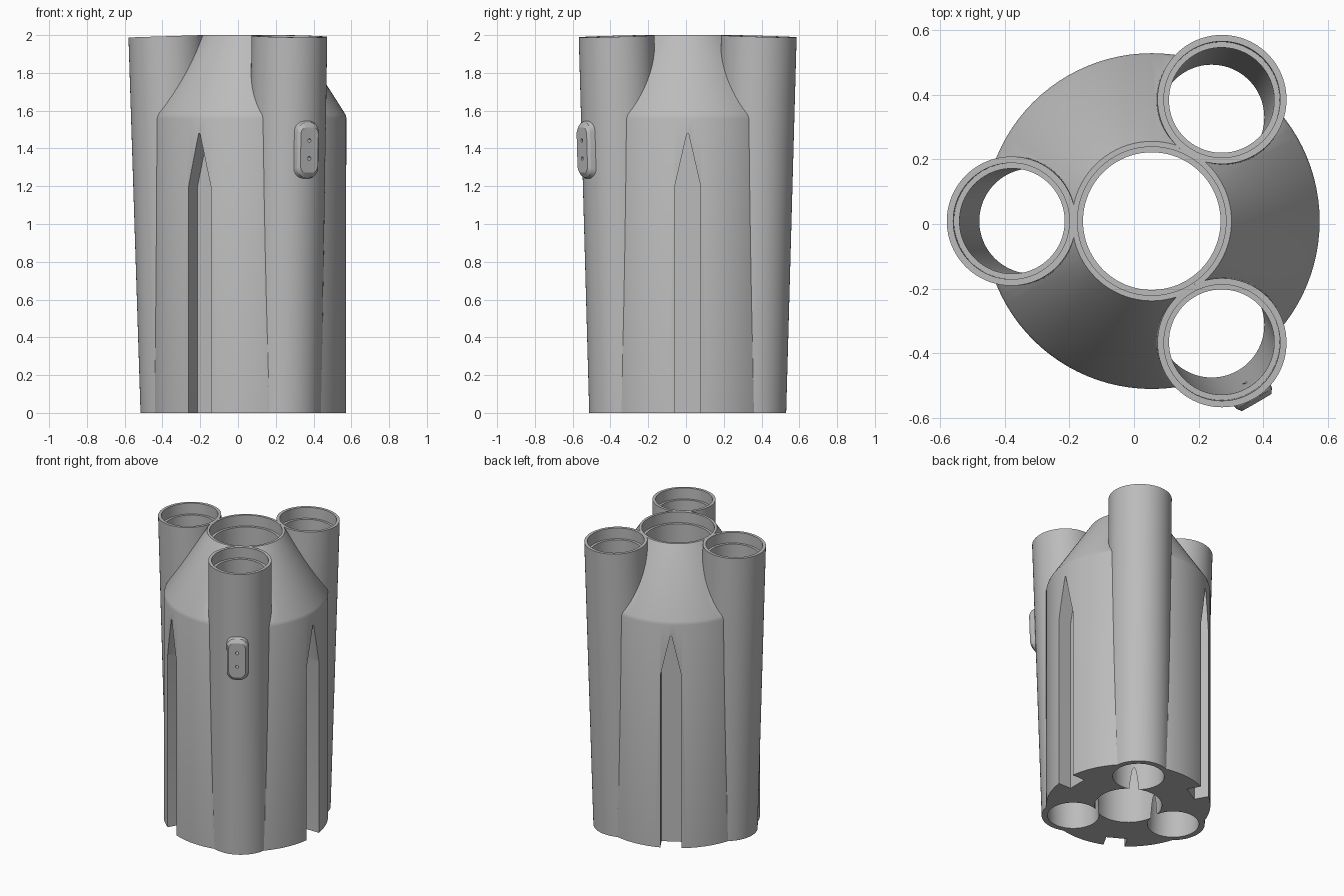
import bpy, bmesh, math
from mathutils import Matrix

cube = bpy.data.objects.get("Cube")
if cube:
    bpy.data.objects.remove(cube, do_unlink=True)

SEGMENTS = 96
BODY_R, SHOULDER_Z, HEIGHT = 0.52, 1.57, 2.0
RIM_R, BORE_R = 0.247, 0.213
TUBE_R, TUBE_BORE_R, LEDGE = 0.2, 0.163, 0.075
BASE_DIST, TOP_DIST, TUBE_TOP = 0.371, 0.435, 1.994
TILT = math.atan2(TOP_DIST - BASE_DIST, TUBE_TOP)
TUBE_LEN = math.hypot(TOP_DIST - BASE_DIST, TUBE_TOP)
CENTRE = Matrix.Translation((0.055, 0.009, 0))

grey = bpy.data.materials.new("plain_grey")
grey.use_nodes = True
grey.diffuse_color = (0.5, 0.5, 0.5, 1)
grey.node_tree.nodes["Principled BSDF"].inputs["Base Color"].default_value = (0.5, 0.5, 0.5, 1)


def loft(name, rings, matrix):
    """Skin a stack of equal rings, cap both ends and place the result."""
    bm = bmesh.new()
    loops = [[bm.verts.new(p) for p in ring] for ring in rings]
    for low, high in zip(loops, loops[1:]):
        for i in range(len(low)):
            j = (i + 1) % len(low)
            bm.faces.new((low[i], low[j], high[j], high[i]))
    bm.faces.new(loops[0][::-1])
    bm.faces.new(loops[-1])
    bmesh.ops.recalc_face_normals(bm, faces=bm.faces)
    mesh = bpy.data.meshes.new(name)
    bm.to_mesh(mesh)
    bm.free()
    mesh.transform(matrix)
    mesh.materials.append(grey)
    obj = bpy.data.objects.new(name, mesh)
    bpy.context.collection.objects.link(obj)
    return obj


def lathe(name, profile, matrix, segments=SEGMENTS):
    turns = [math.tau * i / segments for i in range(segments)]
    return loft(name, [[(r * math.cos(a), r * math.sin(a), z) for a in turns]
                       for r, z in profile], matrix)


def combine(target, tools, operation, keep=False):
    """Apply booleans to the target, then drop the tools."""
    for tool in tools:
        mod = target.modifiers.new(operation, 'BOOLEAN')
        mod.operation, mod.solver, mod.object = operation, 'EXACT', tool
        tool.hide_render = True
    graph = bpy.context.evaluated_depsgraph_get()
    mesh = bpy.data.meshes.new_from_object(target.evaluated_get(graph))
    target.modifiers.clear()
    target.data = mesh
    if not keep:
        for tool in tools:
            bpy.data.objects.remove(tool, do_unlink=True)


def around(degrees):
    return CENTRE @ Matrix.Rotation(math.radians(degrees), 4, 'Z')


def tube_frame(degrees):
    return (around(degrees) @ Matrix.Translation((BASE_DIST, 0, 0))
            @ Matrix.Rotation(TILT, 4, 'Y'))


def rounded_plate(x, half_w, half_h, radius, steps=6):
    """Outline of a rounded rectangle facing +x."""
    points = []
    for k, (sy, sz) in enumerate(((1, 1), (-1, 1), (-1, -1), (1, -1))):
        for i in range(steps + 1):
            a = math.pi / 2 * (k + i / steps)
            points.append((x, sy * (half_w - radius) + radius * math.cos(a),
                           sz * (half_h - radius) + radius * math.sin(a)))
    return points


# Body with conical shoulder
body = lathe("main_body", [(BODY_R, 0), (BODY_R, SHOULDER_Z - 0.012),
                           (BODY_R - 0.006, SHOULDER_Z + 0.01), (RIM_R, HEIGHT)], CENTRE)

# Three tubes leaning outwards
tube_angles = (60, 180, 300)
tubes = [lathe("side_tube", [(TUBE_R, -0.1), (TUBE_R, TUBE_LEN)], tube_frame(a))
         for a in tube_angles]
combine(body, tubes, 'UNION')

# Stepped bores through the tubes and the centre
step = TUBE_LEN - LEDGE
cutters = [lathe("tube_bore", [(TUBE_BORE_R, -0.2), (TUBE_BORE_R, step),
                               (0.18, step), (0.18, 2.2)], tube_frame(a))
           for a in tube_angles]
step = HEIGHT - LEDGE
cutters.append(lathe("centre_bore", [(BORE_R, -0.2), (BORE_R, step),
                                     (0.23, step), (0.23, 2.2)], CENTRE))

# Pointed grooves up the sides
outline = [(-0.068, -0.2), (0.068, -0.2), (0.068, 1.2), (0.004, 1.48), (-0.004, 1.48), (-0.068, 1.2)]
for a in (0, 120, 240):
    cutters.append(loft("groove", [[(x, y, z) for y, z in outline] for x in (0.42, 0.7)], around(a)))

# Flat trim at the ground
cutters.append(lathe("ground_trim", [(1, -0.5), (1, 0)], CENTRE))
combine(body, cutters, 'DIFFERENCE')

# Raised plate on the front left tube, with two pin holes
mount = tube_frame(300) @ Matrix.Translation((0, 0, 1.4))
plate = loft("connector_plate", [rounded_plate(0.182, 0.07, 0.16, 0.06),
                                 rounded_plate(0.215, 0.064, 0.145, 0.05),
                                 rounded_plate(0.23, 0.053, 0.12, 0.035)], mount)
pins = [lathe("pin_hole", [(0.01, 0.1), (0.01, 0.3)],
              mount @ Matrix.Translation((0, 0, z)) @ Matrix.Rotation(math.pi / 2, 4, 'Y'), 20)
        for z in (-0.045, 0.05)]
combine(body, pins, 'DIFFERENCE', keep=True)
combine(plate, pins, 'DIFFERENCE')

# Smooth shading with crisp edges
for obj in (body, plate):
    bpy.ops.object.select_all(action='DESELECT')
    obj.select_set(True)
    bpy.context.view_layer.objects.active = obj
    bpy.ops.object.shade_smooth_by_angle(angle=math.radians(25))
